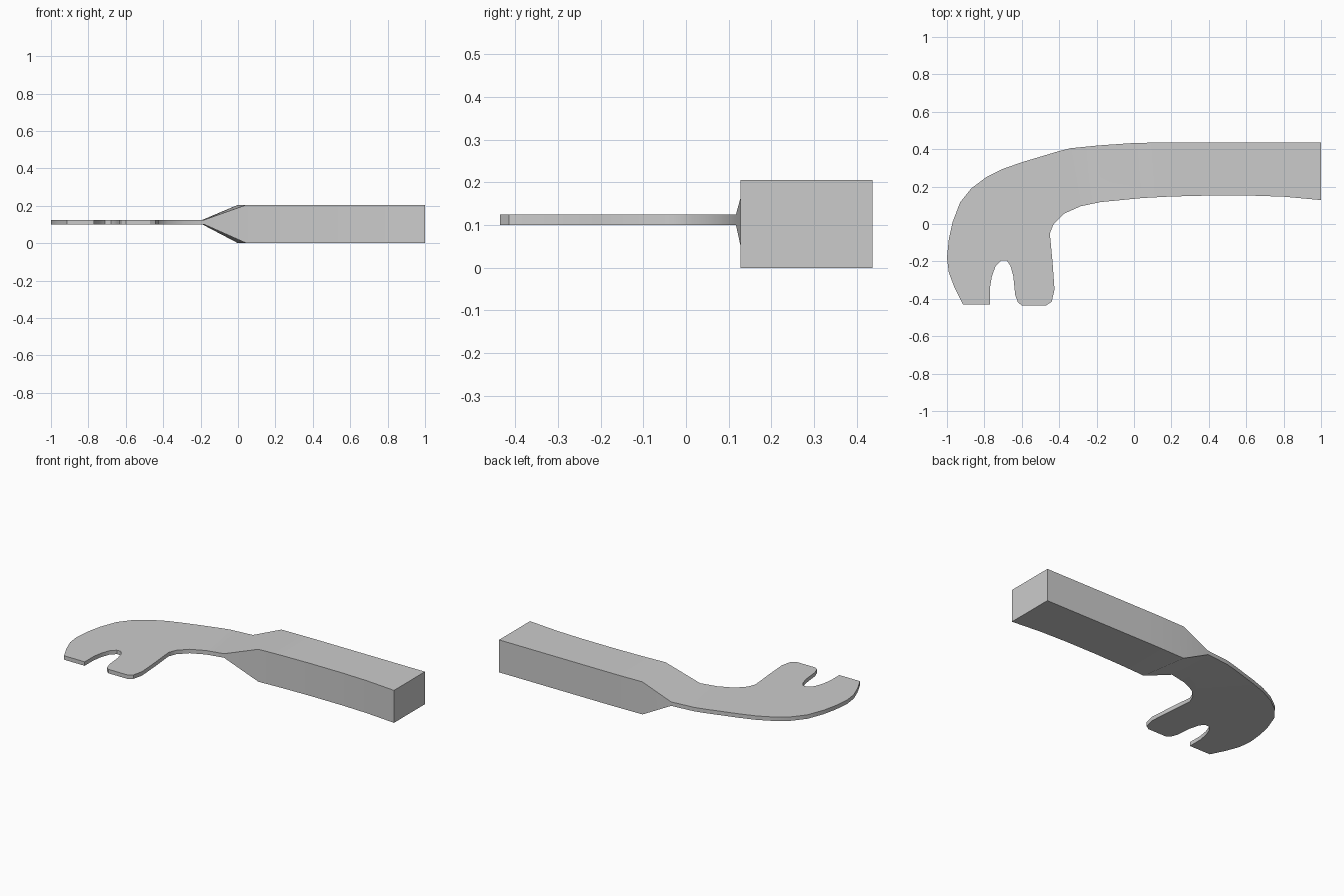
import bpy
import bmesh
import math

default_cube = bpy.data.objects.get("Cube")
if default_cube:
    bpy.data.objects.remove(default_cube, do_unlink=True)

# Single plain grey material
grey = bpy.data.materials.new("plain_grey")
grey.use_nodes = True
colour = (0.6, 0.6, 0.6, 1)
grey.diffuse_color = colour
grey.node_tree.nodes["Principled BSDF"].inputs["Base Color"].default_value = colour

# Flat hooked head: outline from the back of the neck round to its front
outer_curve = [(-.19, .42), (-.34, .405), (-.4, .39), (-.6, .33), (-.7, .295),
               (-.79, .25), (-.87, .19), (-.93, .115), (-.97, .01), (-.99, -.08),
               (-1, -.18), (-.99, -.26), (-.96, -.34), (-.915, -.43)]
slot = [(-.77, -.43), (-.77, -.34), (-.76, -.28), (-.74, -.225), (-.71, -.195),
        (-.68, -.195), (-.66, -.225), (-.645, -.28), (-.635, -.38), (-.62, -.42)]
inner_prong = [(-.6, -.435), (-.47, -.435), (-.44, -.415), (-.425, -.35),
               (-.435, -.21), (-.45, -.05), (-.43, 0), (-.375, .055),
               (-.285, .095), (-.18, .117)]
outline = outer_curve + slot + inner_prong
HEAD_BOTTOM, HEAD_TOP = .1, .125

# Handle stations: back corner and front corner of each cross-section
stations = [((0, .433), (.045, .139)), ((.2, .437), (.2, .147)),
            ((.4, .437), (.4, .152)), ((.62, .437), (.62, .152)),
            ((.8, .437), (.8, .146)), ((1, .437), (1, .128))]
HANDLE_TOP = .205

bm = bmesh.new()


def add_ring(points, height):
    """Add one row of vertices at a fixed height."""
    return [bm.verts.new((x, y, height)) for x, y in points]


# Head: top and bottom plates with a wall, left open at the neck
bottom = add_ring(outline, HEAD_BOTTOM)
top = add_ring(outline, HEAD_TOP)
bm.faces.new(top)
bm.faces.new(reversed(bottom))
for i in range(len(outline) - 1):
    bm.faces.new((bottom[i], bottom[i + 1], top[i + 1], top[i]))

# Neck and handle: bridge rectangular sections from the open neck to the butt
section = [bottom[0], bottom[-1], top[-1], top[0]]
for back, front in stations:
    low = add_ring((back, front), 0)
    high = add_ring((front, back), HANDLE_TOP)
    following = low + high
    for i in range(len(section)):
        j = (i + 1) % len(section)
        bm.faces.new((section[i], section[j], following[j], following[i]))
    section = following
bm.faces.new(section)
bmesh.ops.recalc_face_normals(bm, faces=bm.faces[:])

mesh = bpy.data.meshes.new("hooked_tool")
bm.to_mesh(mesh)
bm.free()
mesh.materials.append(grey)
tool = bpy.data.objects.new("hooked_tool", mesh)
bpy.context.collection.objects.link(tool)

# Smooth the curved walls while keeping the edges crisp
bpy.ops.object.select_all(action='DESELECT')
tool.select_set(True)
bpy.context.view_layer.objects.active = tool
bpy.ops.object.shade_smooth_by_angle(angle=math.radians(30))
